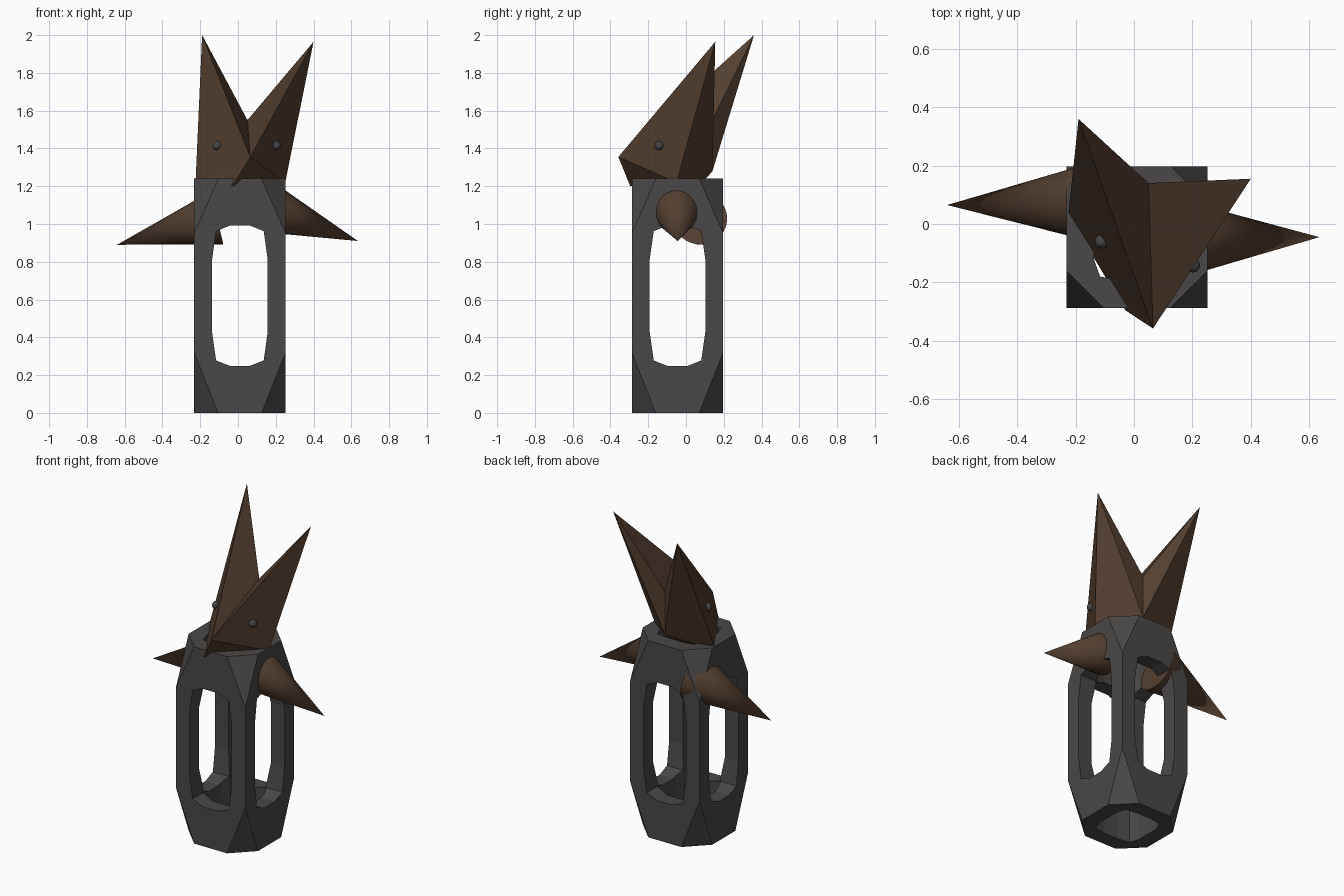
import bpy, bmesh, math
from mathutils import Vector

if "Cube" in bpy.data.objects:
    bpy.data.objects.remove(bpy.data.objects["Cube"])


def material(name, rgb):
    m = bpy.data.materials.new(name)
    m.diffuse_color = (*rgb, 1)
    m.use_nodes = True
    m.node_tree.nodes["Principled BSDF"].inputs["Base Color"].default_value = m.diffuse_color
    return m


GREY = material("dark grey metal", (0.068, 0.064, 0.063))
BROWN = material("dark brown wood", (0.087, 0.050, 0.030))
EYE = material("charcoal", (0.060, 0.060, 0.062))


def mesh_object(name, bm, mat=None):
    bmesh.ops.recalc_face_normals(bm, faces=bm.faces)
    me = bpy.data.meshes.new(name)
    bm.to_mesh(me)
    bm.free()
    ob = bpy.data.objects.new(name, me)
    bpy.context.collection.objects.link(ob)
    if mat:
        me.materials.append(mat)
    return ob


def smooth(ob):
    bpy.ops.object.select_all(action='DESELECT')
    ob.select_set(True)
    bpy.context.view_layer.objects.active = ob
    bpy.ops.object.shade_smooth_by_angle(angle=math.radians(35))


# Lantern body: a tall box with its eight corners sliced off
CX, CY, H, HALF = 0.01, -0.045, 1.24, 0.242
bm = bmesh.new()
for sx in (-1, 1):
    for sy in (-1, 1):
        for z, zi in ((0, 0.32), (H, 0.95)):
            for a, b, c in ((HALF, HALF, zi), (0.115, HALF, z), (HALF, 0.115, z)):
                bm.verts.new((CX + sx * a, CY + sy * b, c))
bmesh.ops.convex_hull(bm, input=bm.verts)
bmesh.ops.dissolve_limit(bm, angle_limit=0.01, verts=bm.verts, edges=bm.edges)
body = mesh_object("lantern_body", bm, GREY)


# Window openings cut through all three axes
def prism(name, centre, half_long, along):
    """Twelve-sided opening, extruded along one axis."""
    k = half_long
    quarter = [(0.147, 0.52 * k), (0.126, 0.92 * k), (0.052, k)]
    pts = quarter + [(-u, v) for u, v in reversed(quarter)]
    pts += [(-u, -v) for u, v in pts]
    bm = bmesh.new()
    ends = []
    for d in (-1, 1):
        ring = []
        for u, v in pts:
            p = {'x': (d, u, v), 'y': (u, d, v), 'z': (u, v, d)}[along]
            ring.append(bm.verts.new(Vector(p) + Vector(centre)))
        bm.faces.new(ring)
        ends.append(ring)
    n = len(pts)
    for i in range(n):
        j = (i + 1) % n
        bm.faces.new((ends[0][i], ends[0][j], ends[1][j], ends[1][i]))
    ob = mesh_object(name, bm)
    ob.hide_render = True
    return ob


for axis, half in (('x', 0.372), ('y', 0.372), ('z', 0.147)):
    cutter = prism("window_cutter_" + axis, (CX, CY, 0.62), half, axis)
    mod = body.modifiers.new("cut", 'BOOLEAN')
    mod.operation = 'DIFFERENCE'
    mod.solver = 'EXACT'
    mod.object = cutter
    bpy.context.view_layer.objects.active = body
    bpy.ops.object.modifier_apply(modifier=mod.name)
    bpy.data.objects.remove(cutter)

# Head: angular mask with two pointed ears and a snout
pts = {
    "ear_l": (-0.19, 0.36, 2.0), "ear_r": (0.40, 0.155, 1.965),
    "notch": (0.05, 0.14, 1.55), "snout": (0.065, -0.358, 1.355),
    "chin": (-0.03, -0.295, 1.20), "left": (-0.225, 0.03, 1.215),
    "right": (0.25, -0.05, 1.22), "back": (0.05, 0.14, 1.28),
    "under": (0.04, 0.07, 1.20),
}
faces = ["ear_l notch snout", "notch ear_r snout",
         "ear_l snout left", "snout chin left",
         "ear_r right snout", "snout right chin",
         "ear_l left back", "ear_l back notch",
         "ear_r notch back", "ear_r back right",
         "left under back", "right back under",
         "left chin under", "chin right under"]
bm = bmesh.new()
vs = {k: bm.verts.new(p) for k, p in pts.items()}
for f in faces:
    bm.faces.new([vs[k] for k in f.split()])
mesh_object("eared_head", bm, BROWN)

# Eyes
for side, loc in (("left", (-0.11, -0.06, 1.415)), ("right", (0.202, -0.142, 1.415))):
    bm = bmesh.new()
    bmesh.ops.create_uvsphere(bm, u_segments=16, v_segments=10, radius=0.024)
    bmesh.ops.translate(bm, verts=bm.verts, vec=loc)
    smooth(mesh_object(side + "_eye", bm, EYE))

# Arms: spikes defined by tip and base centre
for side, tip, base, r in (
        ("left", (-0.64, 0.065, 0.89), (-0.115, 0.075, 1.03), 0.143),
        ("right", (0.635, -0.045, 0.91), (0.19, -0.05, 1.073), 0.125)):
    tip, base = Vector(tip), Vector(base)
    d = tip - base
    bm = bmesh.new()
    bmesh.ops.create_cone(bm, cap_ends=True, segments=32, radius1=r, radius2=0, depth=d.length)
    bmesh.ops.remove_doubles(bm, verts=bm.verts, dist=1e-5)
    bmesh.ops.rotate(bm, verts=bm.verts, matrix=d.to_track_quat('Z', 'Y').to_matrix())
    bmesh.ops.translate(bm, verts=bm.verts, vec=(tip + base) / 2)
    smooth(mesh_object(side + "_arm_spike", bm, BROWN))
